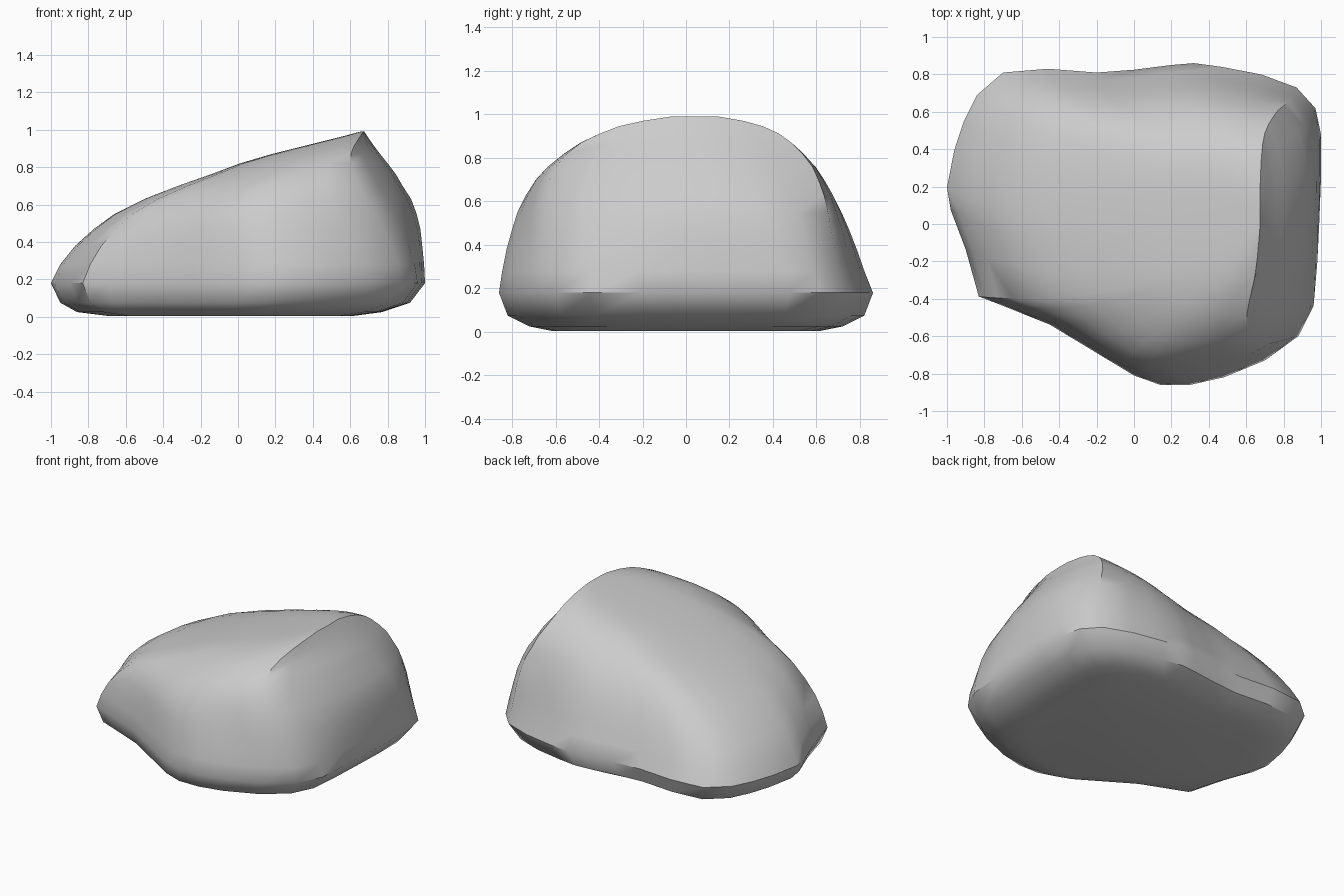
import bpy, bmesh, math

if "Cube" in bpy.data.objects:
    bpy.data.objects.remove(bpy.data.objects["Cube"])

# Widest outline of the boulder seen from above, counter-clockwise
OUTLINE = [(.99, 0), (1, .25), (1, .48), (.97, .62), (.87, .73), (.68, .8), (.47, .84),
           (.32, .86), (.2, .85), (0, .825), (-.2, .81), (-.46, .83), (-.7, .81),
           (-.84, .69), (-.91, .55), (-.96, .4), (-1, .2), (-.98, .08), (-.9, -.13),
           (-.83, -.38), (-.7, -.43), (-.45, -.53), (-.25, -.65), (0, -.8), (.14, -.85),
           (.3, -.85), (.48, -.81), (.7, -.72), (.88, -.59), (.96, -.43), (.98, -.2)]

# Horizontal slices: z, x min, x max, y min, y max
SLICES = [(.005, -.70, .62, -.62, .62), (.025, -.86, .77, -.72, .72),
          (.075, -.95, .92, -.82, .82), (.18, -1, 1, -.86, .86),
          (.28, -.95, .995, -.845, .82), (.38, -.87, .985, -.825, .785),
          (.47, -.77, .975, -.80, .75), (.55, -.66, .955, -.775, .715),
          (.63, -.50, .925, -.735, .675), (.70, -.32, .88, -.69, .635),
          (.76, -.15, .845, -.635, .595), (.82, .01, .80, -.56, .54),
          (.87, .18, .76, -.485, .485), (.91, .34, .73, -.40, .43),
          (.945, .48, .705, -.31, .355), (.97, .58, .688, -.20, .265),
          (.99, .655, .675, -.07, .15)]

N = len(OUTLINE)
FIRST, LAST = 4, 28          # ridge ends within each slice


def crown_point(i):
    """D-shaped upper slice: flat face on the right, rounded elsewhere."""
    if FIRST <= i <= LAST:
        a = math.pi * (i - FIRST) / (LAST - FIRST)
        c = math.cos(a)
        return (.62 + .18 * c - 1.62 * max(math.sin(a), 0) ** .75,
                math.copysign(abs(c) ** .62, c))
    s = (i - LAST) % N / (N - LAST + FIRST)
    y = 2 * s - 1
    return .62 + .18 * y + .38 * (1 - y * y), y


def fit(points, x0, x1, y0, y1):
    """Stretch an outline to the given extents."""
    xs, ys = zip(*points)
    return [(x0 + (x - min(xs)) / (max(xs) - min(xs)) * (x1 - x0),
             y0 + (y - min(ys)) / (max(ys) - min(ys)) * (y1 - y0)) for x, y in points]


base = fit(OUTLINE, -1, 1, -1, 1)
crown = fit([crown_point(i) for i in range(N)], -1, 1, -1, 1)

# Boulder: loft through the slices, blending from base outline to crown
bm = bmesh.new()
rings = []
for z, *ext in SLICES:
    w = min(max((z - .2) / .7, 0), 1) ** 1.5
    pts = [(a[0] + (b[0] - a[0]) * w, a[1] + (b[1] - a[1]) * w) for a, b in zip(base, crown)]
    rings.append([bm.verts.new((x, y, z)) for x, y in fit(pts, *ext)])
for lo, hi in zip(rings, rings[1:]):
    for i in range(N):
        j = (i + 1) % N
        bm.faces.new((lo[i], lo[j], hi[j], hi[i]))
bm.faces.new(rings[-1])
bm.faces.new(rings[0][::-1])
bmesh.ops.recalc_face_normals(bm, faces=bm.faces)

mesh = bpy.data.meshes.new("boulder")
bm.to_mesh(mesh)
bm.free()
rock = bpy.data.objects.new("boulder", mesh)
bpy.context.collection.objects.link(rock)
bpy.context.view_layer.objects.active = rock
rock.select_set(True)
bpy.ops.object.shade_smooth_by_angle(angle=math.radians(42))
